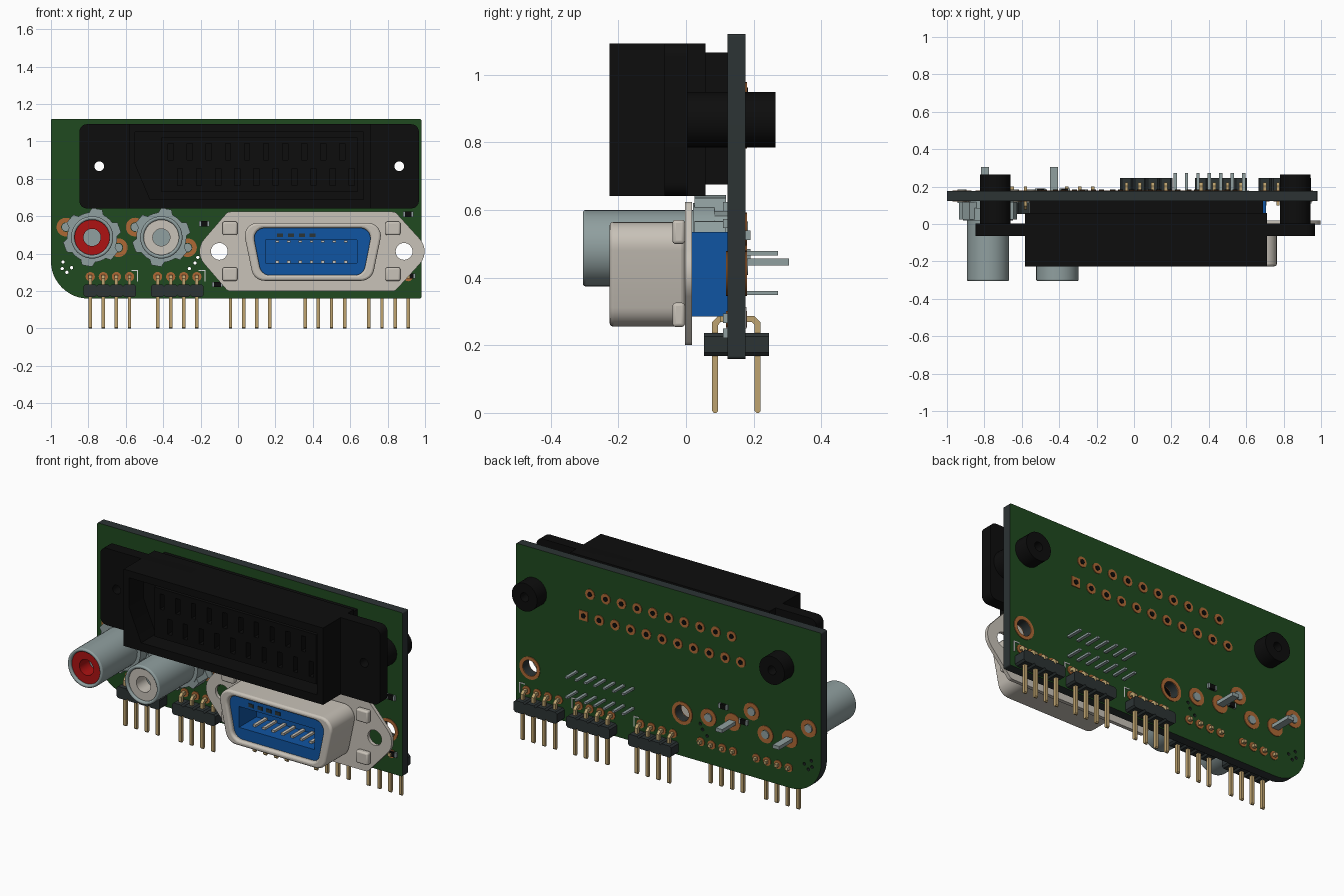
import bpy, bmesh, math
from mathutils import Vector

if "Cube" in bpy.data.objects:
    bpy.data.objects.remove(bpy.data.objects["Cube"], do_unlink=True)


def material(name, r, g, b):
    m = bpy.data.materials.new(name)
    m.use_nodes = True
    m.diffuse_color = (r, g, b, 1)
    m.node_tree.nodes["Principled BSDF"].inputs["Base Color"].default_value = (r, g, b, 1)
    return m


GREEN = material("board green", 0.014, 0.068, 0.014)
SLATE = material("dark slate", 0.025, 0.033, 0.034)
BLACK = material("black plastic", 0.004, 0.004, 0.004)
GREY = material("grey metal", 0.28, 0.35, 0.35)
BEIGE = material("pale metal", 0.58, 0.54, 0.48)
RED = material("red plastic", 0.42, 0.006, 0.006)
BLUE = material("blue plastic", 0.005, 0.09, 0.36)
GOLD = material("gold pins", 0.52, 0.37, 0.16)
COPPER = material("copper pads", 0.42, 0.14, 0.035)
WHITE = material("white ink", 0.7, 0.7, 0.7)


# 2D outlines
def circle(x, z, r, n=32):
    return [(x + r * math.cos(2 * math.pi * i / n), z + r * math.sin(2 * math.pi * i / n))
            for i in range(n)]


def rect(x0, x1, z0, z1):
    return [(x0, z0), (x1, z0), (x1, z1), (x0, z1)]


def rounded(pts, radii, n=7):
    """Round the corners of a convex outline; a zero radius keeps the corner."""
    if not isinstance(radii, (list, tuple)):
        radii = [radii] * len(pts)
    out = []
    for i, r in enumerate(radii):
        p = Vector(pts[i])
        a = (Vector(pts[i - 1]) - p).normalized()
        b = (Vector(pts[(i + 1) % len(pts)]) - p).normalized()
        if r == 0:
            out.append(tuple(p))
            continue
        half = a.angle(b) / 2
        c = p + (a + b).normalized() * (r / math.sin(half))
        s = p + a * (r / math.tan(half)) - c
        e = p + b * (r / math.tan(half)) - c
        a0 = math.atan2(s.y, s.x)
        sweep = (math.atan2(e.y, e.x) - a0 + math.pi) % (2 * math.pi) - math.pi
        out += [(c.x + r * math.cos(a0 + sweep * k / n), c.y + r * math.sin(a0 + sweep * k / n))
                for k in range(n + 1)]
    return out


# Extrude outlines (first outer, rest holes) along y, or along x for side profiles
def prism(bm, loops, d0, d1, axis="y"):
    place = (lambda a, b: (a, d0, b)) if axis == "y" else (lambda a, b: (d0, a, b))
    edges = []
    for loop in loops:
        vs = [bm.verts.new(place(a, b)) for a, b in loop]
        edges += [bm.edges.new((vs[i - 1], vs[i])) for i in range(len(vs))]
    fill = bmesh.ops.triangle_fill(bm, use_beauty=True, edges=edges)["geom"]
    faces = [f for f in fill if isinstance(f, bmesh.types.BMFace)]
    ext = bmesh.ops.extrude_face_region(bm, geom=faces, use_keep_orig=True)["geom"]
    shift = Vector((0, d1 - d0, 0)) if axis == "y" else Vector((d1 - d0, 0, 0))
    for g in ext:
        if isinstance(g, bmesh.types.BMVert):
            g.co += shift


def part(name, mat, prisms, bevel=0):
    bm = bmesh.new()
    for p in prisms:
        prism(bm, *p)
    bmesh.ops.recalc_face_normals(bm, faces=bm.faces)
    me = bpy.data.meshes.new(name)
    bm.to_mesh(me)
    bm.free()
    me.materials.append(mat)
    ob = bpy.data.objects.new(name, me)
    bpy.context.collection.objects.link(ob)
    if bevel:
        mod = ob.modifiers.new("bevel", "BEVEL")
        mod.width, mod.segments, mod.limit_method = bevel, 3, "ANGLE"
        mod.angle_limit = math.radians(50)
    return ob


def frange(start, step, n):
    return [start + step * i for i in range(n)]


FRONT, BACK = 0.123, 0.176
POSTS = [(-0.742, 0.867), (0.862, 0.867)]
MOUNTS = [(-0.10, 0.412), (0.888, 0.412)]
JACKS = [(-0.78, 0.487), (-0.41, 0.487)]

# Circuit board: green faces, slate edges
vias = [(-0.935, 0.355), (-0.94, 0.32), (-0.915, 0.30), (-0.89, 0.325),
        (-0.26, 0.32), (-0.23, 0.35), (-0.215, 0.38)]
outline = rounded([(-1, 0.16), (0.98, 0.16), (0.98, 1.12), (-1, 1.12)], [0.2, 0.008, 0.008, 0.008], 12)
board = part("circuit_board", GREEN, [(
    [outline] + [circle(x, z, 0.075) for x, z in POSTS] + [circle(x, z, 0.046) for x, z in MOUNTS]
    + [circle(x, z, 0.009, 10) for x, z in vias], FRONT, BACK)])
board.data.materials.append(SLATE)
for f in board.data.polygons:
    f.material_index = 0 if abs(f.normal.y) > 0.5 else 1

# Wide black socket: flange, hollow body, slotted insert, rear block, posts
flange = rounded(rect(-0.848, 0.967, 0.642, 1.092), 0.04)
part("socket_flange", BLACK, [([flange] + [circle(x, z, 0.026) for x, z in POSTS], -0.064, 0.004)])
cavity = [(-0.47, 0.69), (0.67, 0.69), (0.67, 1.05), (-0.55, 1.05), (-0.55, 0.88)]
part("socket_body", BLACK, [([rect(-0.583, 0.71, 0.642, 1.092), cavity], -0.226, -0.09),
                            ([rect(-0.583, 0.71, 0.642, 1.092)], -0.09, 0.058)])
slots = [rect(x - 0.014, x + 0.014, 0.90, 0.99) for x in frange(-0.36, 0.102, 10)]
slots += [rect(x - 0.014, x + 0.014, 0.765, 0.855) for x in frange(-0.31, 0.102, 10)]
part("socket_insert", BLACK, [([rect(-0.41, 0.64, 0.73, 1.02)] + slots, -0.19, -0.09)])
part("socket_rear", BLACK, [([rect(-0.56, 0.69, 0.675, 1.065)], 0.058, FRONT)])
part("socket_posts", BLACK, [([circle(x, z, 0.082), circle(x, z, 0.026)], 0.0, 0.265)
                             for x, z in POSTS])

# Round audio jacks
for (x, z), side, colour in zip(JACKS, ("right", "left"), (RED, BEIGE)):
    part(f"jack_sleeve_{side}", GREY, [([circle(x, z, 0.113, 40), circle(x, z, 0.094, 40)], -0.305, 0.03)], 0.008)
    part(f"jack_insert_{side}", colour, [([circle(x, z, 0.094), circle(x, z, 0.046)], -0.29, 0.0)])
    part(f"jack_core_{side}", GREY, [([circle(x, z, 0.046)], -0.2, 0.03)])
    base = [([circle(x, z, 0.134, 40)], 0.02, 0.085), ([circle(x, z, 0.135, 8)], 0.085, FRONT)]
    for k in range(6):
        a = math.radians(20 + 60 * k)
        c, s = math.cos(a), math.sin(a)
        tab = [(x + c * u - s * v, z + s * u + c * v)
               for u, v in ((0.1, -0.05), (0.155, -0.028), (0.155, 0.028), (0.1, 0.05))]
        base.append(([tab], 0.025, FRONT - 0.005))
    part(f"jack_base_{side}", GREY, base)
    part(f"jack_blade_{side}", GREY, [([rect(x - 0.038, x + 0.004, 0.436, 0.457)], FRONT, 0.305)])

# Shielded connector: plate, shell, clips, blue housing and contacts
plate = rounded([(-0.238, 0.412), (-0.055, 0.20), (0.84, 0.20), (1.033, 0.412), (0.84, 0.624), (-0.055, 0.624)],
                [0.1, 0.03, 0.03, 0.1, 0.03, 0.03])
part("shield_plate", BEIGE, [([plate] + [circle(x, z, 0.045) for x, z in MOUNTS], -0.003, 0.018)])
shell = rounded([(0.085, 0.255), (0.715, 0.255), (0.78, 0.565), (0.02, 0.565)], 0.07)
mouth = rounded([(0.125, 0.285), (0.67, 0.285), (0.72, 0.537), (0.075, 0.537)], 0.055)
part("shield_shell", BEIGE, [([shell, mouth], -0.226, -0.003)], 0.012)
part("shield_clips", BEIGE, [([rect(x - 0.04, x + 0.04, z - 0.036, z + 0.036)], -0.04, -0.003)
                             for x in (-0.043, 0.828) for z in (0.535, 0.29)], 0.01)
opening = rect(0.147, 0.637, 0.35, 0.472)
part("blue_housing", BLUE, [([mouth, opening], -0.2, -0.04), ([mouth], -0.04, 0.018),
                            ([rect(0.075, 0.705, 0.285, 0.535)], 0.018, FRONT)])
CONTACTS = frange(0.22, 0.061, 7)
part("socket_contacts", BEIGE, [([rect(x - 0.009 - 0.01, x + 0.009 - 0.01, z - 0.006, z + 0.006)], -0.15, -0.04)
                                for x in CONTACTS for z in (0.465, 0.357)])
part("housing_notches", SLATE, [([rect(x - 0.016, x + 0.016, 0.488, 0.508)], -0.203, -0.199)
                                for x in frange(0.225, 0.058, 4)])
part("solder_pins", GREY, [([rect(x - 0.009, x + 0.009, z - 0.006, z + 0.006)], FRONT, 0.272)
                           for x in CONTACTS for z in (0.472, 0.355)])

# Bent pin headers: two in front, three behind
headers = [("front_header_1", -0.79, 1), ("front_header_2", -0.43, 1), ("back_header_1", -0.04, -1),
           ("back_header_2", 0.36, -1), ("back_header_3", 0.70, -1)]
pin_pads = []
for name, x0, d in headers:
    xs = frange(x0, 0.07, 4)
    near, far = (0.077, 0.2) if d > 0 else (0.221, 0.1)
    w = 0.018 * d
    profile = [(near, 0.006), (near, 0.268), (near + w, 0.286), (far, 0.286), (far, 0.268),
               (near + 1.4 * w, 0.268), (near + w, 0.26), (near + w, 0.006),
               (near + 0.7 * w, 0.0), (near + 0.3 * w, 0.0)]
    part(name + "_pins", GOLD, [([profile], x - 0.009, x + 0.009, "x") for x in xs])
    y0, y1 = (0.053, FRONT) if d > 0 else (BACK, 0.246)
    block = []
    for x in xs:
        block.append(([[(x - 0.035, 0.178), (x - 0.025, 0.168), (x + 0.025, 0.168), (x + 0.035, 0.178),
                        (x + 0.035, 0.226), (x + 0.025, 0.236), (x - 0.025, 0.236), (x - 0.035, 0.226)]], y0, y1))
    part(name + "_block", SLATE, block)
    pin_pads += [(x, 0.277) for x in xs]
    # Printed corner mark beside each header
    mx, my = xs[-1] + 0.04, FRONT - 0.003 if d > 0 else BACK
    part(name + "_mark", WHITE, [([rect(mx - 0.03, mx, 0.307, 0.313)], my, my + 0.003),
                                 ([rect(mx, mx + 0.006, 0.25, 0.313)], my, my + 0.003)])

# Copper pads on both faces
upper = [(x, 0.948) for x in frange(-0.42, 0.102, 10)]
lower = [(x, 0.812) for x in frange(-0.48, 0.102, 11)]
pads = [([circle(x, z, 0.03, 20)], 0.004) for x, z in upper + lower[:-1]]
pads.append(([rect(lower[-1][0] - 0.028, lower[-1][0] + 0.028, 0.784, 0.84)], 0.004))
pads += [([circle(x, z, 0.025, 16)], 0.004) for x, z in pin_pads]
pads += [([circle(x, z, 0.066), circle(x, z, 0.046)], 0.004) for x, z in MOUNTS]
jack_pads = [(x + dx, z + dz) for x, z in JACKS for dx, dz in ((-0.14, 0.055), (0.14, -0.055))]
pads += [([circle(x, z, 0.05), circle(x, z, 0.026, 16)], 0.004) for x, z in jack_pads]
pads += [([circle(x - 0.017, 0.447, 0.05)], 0.004) for x, z in JACKS]
part("back_pads", COPPER, [(loops, BACK, BACK + t) for loops, t in pads])
part("front_pads", COPPER, [(loops, FRONT - t, FRONT) for loops, t in pads[21:]])
part("socket_pin_ends", BLACK, [([circle(x, z, 0.014, 12)], BACK, BACK + 0.008) for x, z in upper + lower])
part("jack_pad_pins", GREY, [([circle(x, z, 0.024, 16)], FRONT - 0.01, BACK + 0.008) for x, z in jack_pads])

# Small chip parts with pale end caps
chips = [(-0.18, 0.56, 0), (-0.11, 0.235, 0), (0.91, 0.61, 0), (0.92, 0.28, 0), (-0.37, 0.525, 1), (-0.5, 0.47, 1)]
bodies, caps = [], []
for x, z, rear in chips:
    y0, y1 = (BACK, BACK + 0.014) if rear else (FRONT - 0.014, FRONT)
    bodies.append(([rect(x - 0.018, x + 0.018, z - 0.014, z + 0.014)], y0, y1))
    for s in (-1, 1):
        caps.append(([rect(x + s * 0.023 - 0.005, x + s * 0.023 + 0.005, z - 0.014, z + 0.014)], y0, y1))
part("chip_bodies", BLACK, bodies)
part("chip_caps", GREY, caps)

# Smooth round surfaces, keep edges sharp
bpy.ops.object.select_all(action="DESELECT")
for ob in bpy.context.collection.objects:
    if ob.type == "MESH":
        ob.select_set(True)
        bpy.context.view_layer.objects.active = ob
bpy.ops.object.shade_smooth_by_angle(angle=math.radians(32))
